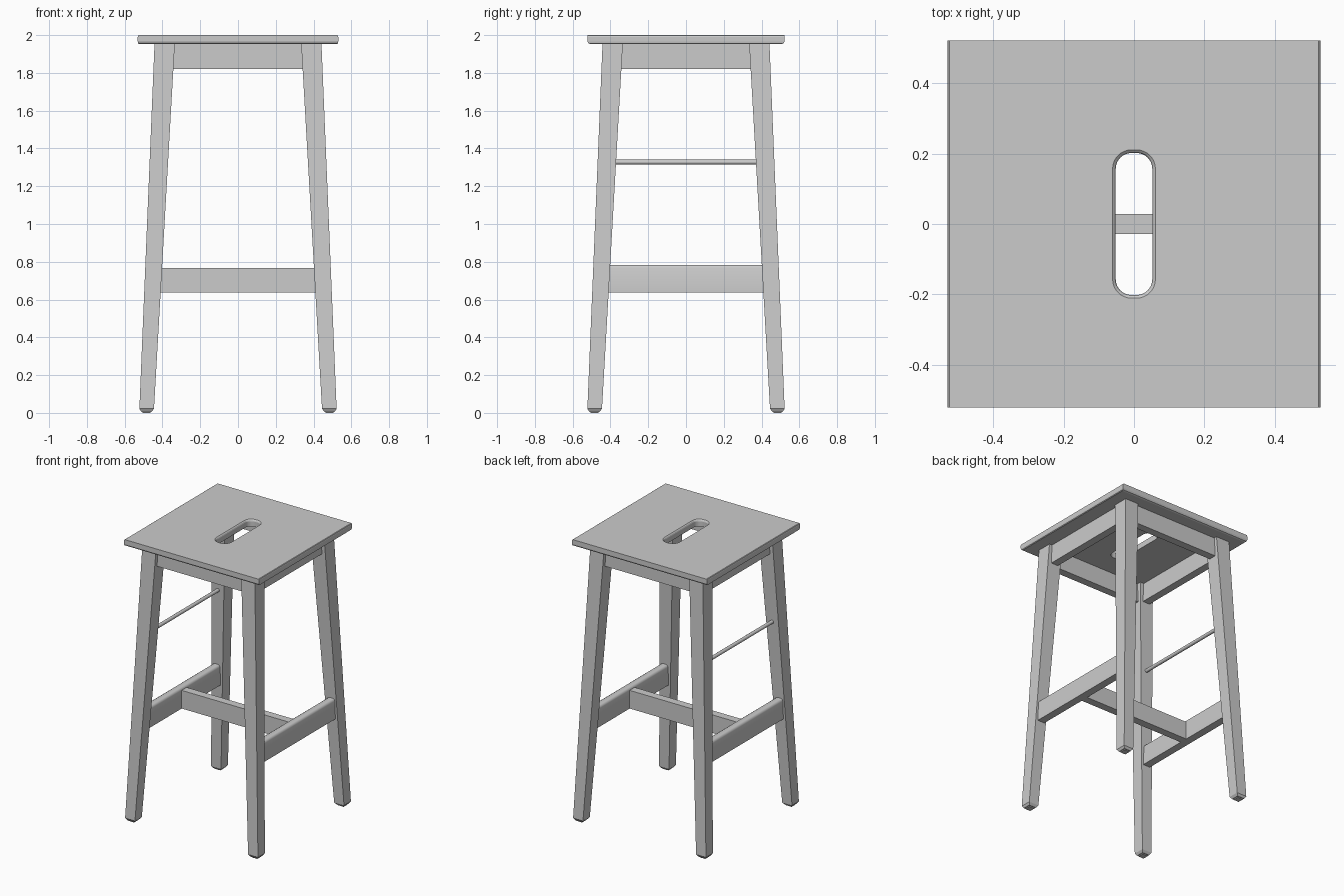
import bpy, bmesh, math

if "Cube" in bpy.data.objects:
    bpy.data.objects.remove(bpy.data.objects["Cube"])


def loft(name, rings, smooth=False):
    """Skin a list of equal-length vertex rings and cap both ends."""
    bm = bmesh.new()
    rows = [[bm.verts.new(p) for p in r] for r in rings]
    n = len(rows[0])
    for a, b in zip(rows, rows[1:]):
        for i in range(n):
            j = (i + 1) % n
            bm.faces.new((a[i], a[j], b[j], b[i]))
    bm.faces.new(rows[0][::-1])
    bm.faces.new(rows[-1])
    bmesh.ops.recalc_face_normals(bm, faces=bm.faces)
    me = bpy.data.meshes.new(name)
    bm.to_mesh(me)
    bm.free()
    ob = bpy.data.objects.new(name, me)
    bpy.context.collection.objects.link(ob)
    if smooth:
        bpy.ops.object.select_all(action='DESELECT')
        ob.select_set(True)
        bpy.context.view_layer.objects.active = ob
        bpy.ops.object.shade_smooth_by_angle(angle=math.radians(35))
    return ob


def rect(x0, x1, y0, y1, z):
    return [(x0, y0, z), (x1, y0, z), (x1, y1, z), (x0, y1, z)]


def box(name, x0, x1, y0, y1, z0, z1):
    return loft(name, [rect(x0, x1, y0, y1, z) for z in (z0, z1)])


def rounded(hx, hy, r, z, steps=8):
    pts = []
    for k, (sx, sy) in enumerate([(1, 1), (-1, 1), (-1, -1), (1, -1)]):
        for i in range(steps + 1):
            a = math.pi / 2 * (k + i / steps)
            pts.append((sx * (hx - r) + r * math.cos(a), sy * (hy - r) + r * math.sin(a), z))
    return pts


# Seat with softened edges
seat_profile = [(0.524, 0.506, 1.952), (0.529, 0.516, 1.956), (0.531, 0.522, 1.967),
                (0.531, 0.522, 1.99), (0.529, 0.522, 1.997), (0.525, 0.522, 2.0)]
seat = loft("seat", [rect(-x, x, -y, y, z) for x, y, z in seat_profile])

# Hand slot with a rounded upper rim
cutter = loft("slot_cutter", [rounded(0.052 + d, 0.202 + d, 0.045 + d, z) for d, z in
                              [(0, 1.9), (0, 1.988), (0.003, 1.995), (0.009, 2.0), (0.009, 2.05)]])
cutter.hide_render = True
cutter.hide_viewport = True
cut = seat.modifiers.new("hand_slot", 'BOOLEAN')
cut.operation = 'DIFFERENCE'
cut.object = cutter
cut.solver = 'EXACT'


# Four splayed legs, thicker at the top, with chamfered feet and small pads
def span(z, inset=0.0):
    return 0.446 - 0.057 * z + inset, 0.523 - 0.0415 * z - inset


def leg_ring(sx, sy, z, inset=0.0):
    a, b = span(z, inset)
    return [(sx * x, sy * y, z) for x, y in ((a, a), (b, a), (b, b), (a, b))]


for sy, row in ((-1, "front"), (1, "back")):
    for sx, side in ((-1, "left"), (1, "right")):
        loft(f"{row}_{side}_leg", [leg_ring(sx, sy, z, d) for z, d in
                                   ((0.006, 0.011), (0.022, 0), (1.953, 0))])
        loft(f"{row}_{side}_foot_pad", [leg_ring(sx, sy, z, 0.017) for z in (0, 0.01)])

# Aprons under the seat
T = 0.028
for s, row, side in ((-1, "front", "left"), (1, "back", "right")):
    c = s * 0.392
    box(f"{row}_apron", -0.37, 0.37, c - T, c + T, 1.82, 1.953)
    box(f"{side}_apron", c - T, c + T, -0.37, 0.37, 1.82, 1.953)

# Side stretchers with rounded tops
section = [(-T, 0.638), (T, 0.638), (T, 0.768), (0.024, 0.778), (0.015, 0.784),
           (-0.015, 0.784), (-0.024, 0.778), (-T, 0.768)]
for s, side in ((-1, "left"), (1, "right")):
    loft(f"{side}_stretcher", [[(s * 0.451 + x, y, z) for x, z in section]
                               for y in (-0.43, 0.43)], smooth=True)

# Cross stretcher joining the two sides
box("cross_stretcher", -0.43, 0.43, -T, T, 0.638, 0.767)

# Thin round rod between the left legs
rod = [(-0.418 + 0.0125 * math.cos(i * math.tau / 16), 1.328 + 0.0125 * math.sin(i * math.tau / 16))
       for i in range(16)]
loft("left_rod", [[(x, y, z) for x, z in rod] for y in (-0.39, 0.39)], smooth=True)
